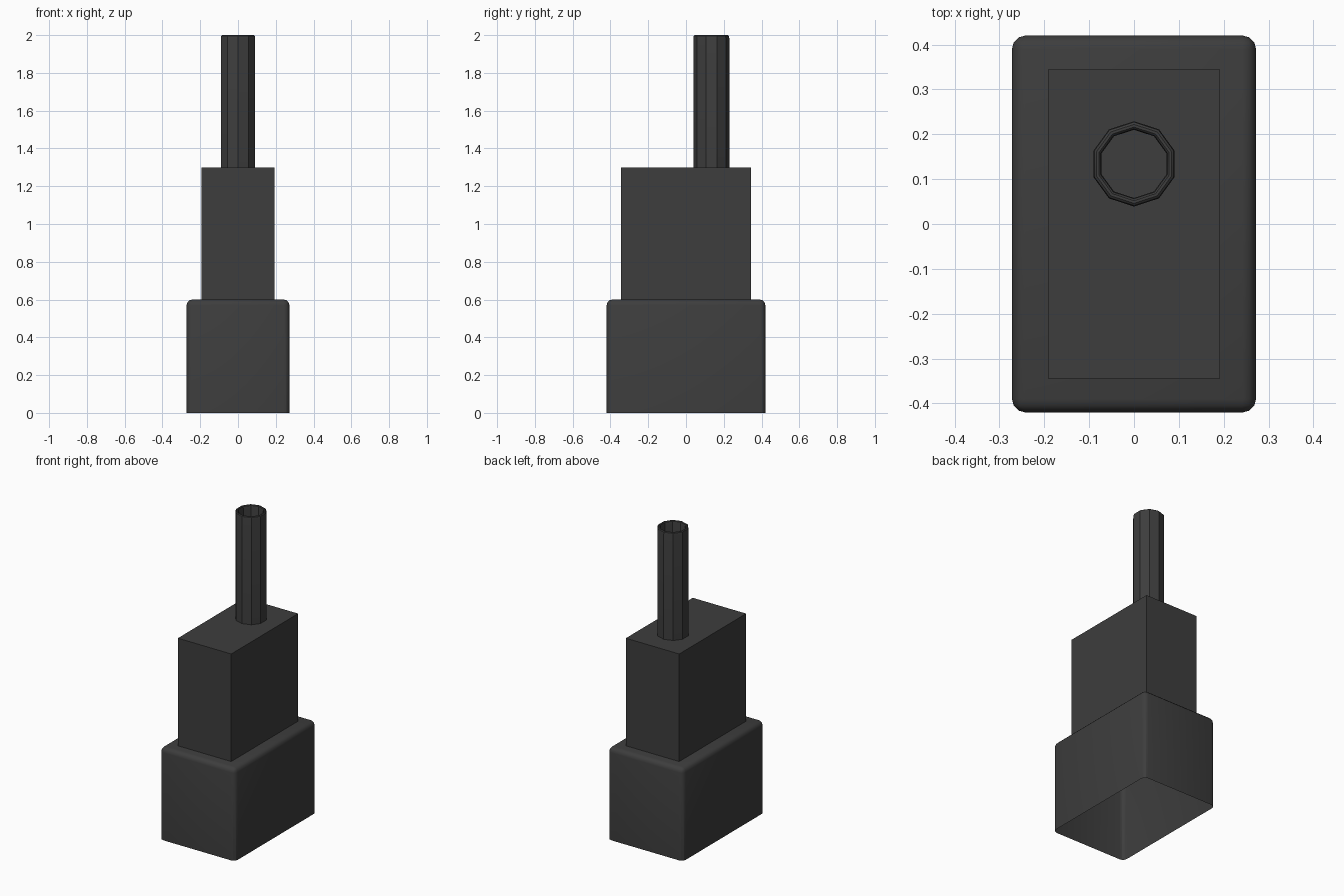
import bpy, bmesh, math

old = bpy.data.objects.get("Cube")
if old:
    bpy.data.objects.remove(old, do_unlink=True)

# Single dark grey colour
grey = bpy.data.materials.new("dark_grey")
grey.use_nodes = True
color = (0.047, 0.047, 0.047, 1)
grey.diffuse_color = color
grey.node_tree.nodes["Principled BSDF"].inputs["Base Color"].default_value = color


def finish(name, bm, smooth=False):
    mesh = bpy.data.meshes.new(name)
    bm.to_mesh(mesh)
    bm.free()
    mesh.materials.append(grey)
    obj = bpy.data.objects.new(name, mesh)
    bpy.context.collection.objects.link(obj)
    if smooth:
        bpy.ops.object.select_all(action="DESELECT")
        obj.select_set(True)
        bpy.context.view_layer.objects.active = obj
        bpy.ops.object.shade_smooth_by_angle(angle=math.radians(30))
    return obj


def open_box(name, half_x, half_y, bottom, top, bevel=0):
    """Box shell without a floor; the upper and upright edges may be rounded."""
    bm = bmesh.new()
    bmesh.ops.create_cube(bm, size=2)
    for v in bm.verts:
        v.co.x *= half_x
        v.co.y *= half_y
        v.co.z = top if v.co.z > 0 else bottom
    floor = [f for f in bm.faces if f.normal.z < -0.5]
    bmesh.ops.delete(bm, geom=floor, context="FACES_ONLY")
    if bevel:
        edges = [e for e in bm.edges if max(v.co.z for v in e.verts) > bottom]
        bmesh.ops.bevel(bm, geom=edges, offset=bevel, segments=3,
                        profile=0.5, affect="EDGES")
    return finish(name, bm, bevel > 0)


# Rounded hollow base and plain upper block
open_box("base_shell", 0.272, 0.42, 0, 0.6, bevel=0.03)
open_box("upper_block", 0.192, 0.344, 0.6, 1.3)

# Ten-sided hollow pipe with a softened rim
SIDES = 10
profile = [(0.095, 1.3), (0.095, 1.985), (0.093, 1.996), (0.088, 2.0),
           (0.082, 2.0), (0.078, 1.996), (0.076, 1.985), (0.076, 1.3)]
bm = bmesh.new()
rings = []
for radius, z in profile:
    ring = []
    for i in range(SIDES):
        a = math.pi / 2 + math.tau * i / SIDES
        ring.append(bm.verts.new((radius * math.cos(a),
                                  0.134 + radius * math.sin(a), z)))
    rings.append(ring)
for low, high in zip(rings, rings[1:]):
    for i in range(SIDES):
        j = (i + 1) % SIDES
        bm.faces.new((low[i], low[j], high[j], high[i]))
finish("pipe", bm, True)
